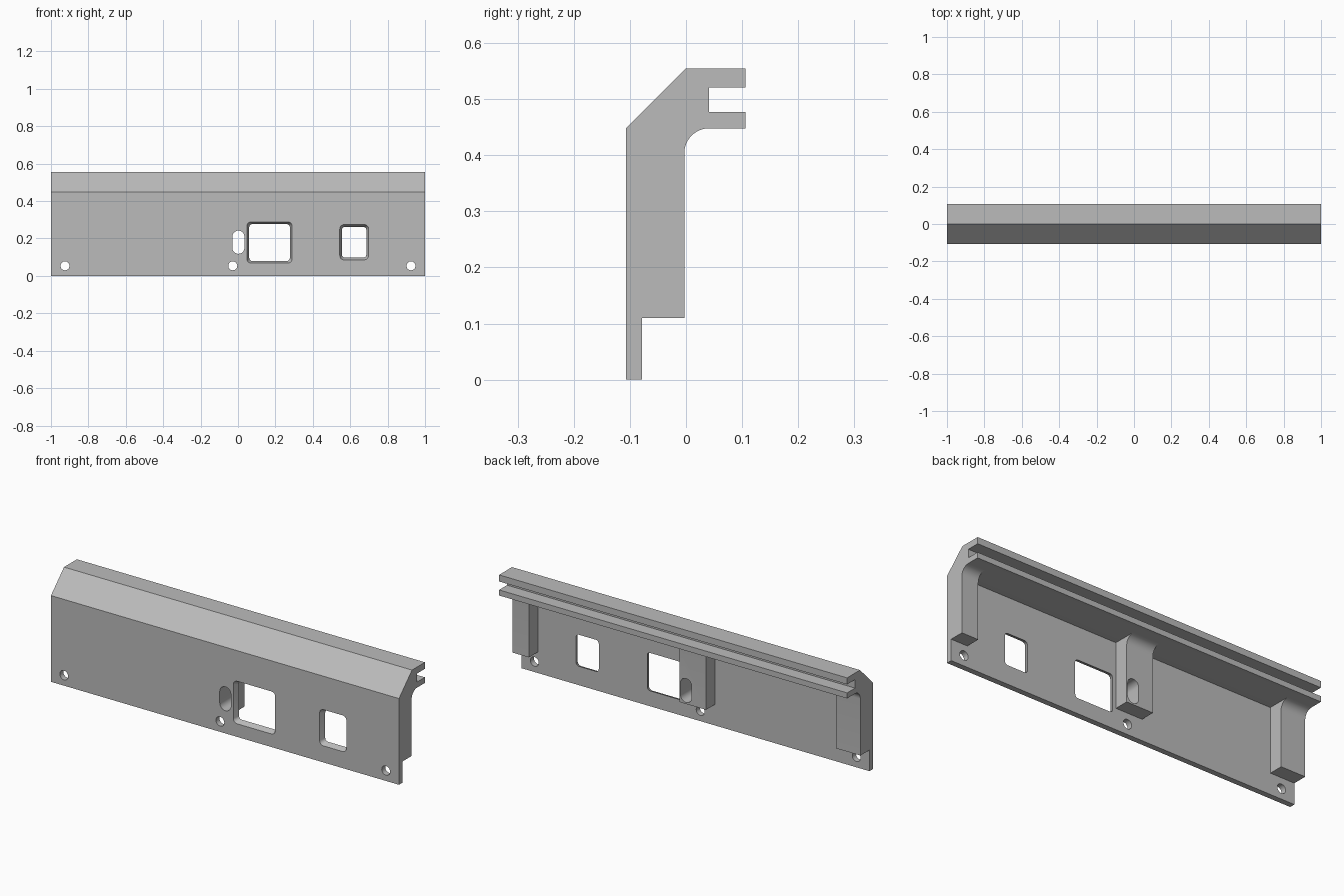
import bpy, bmesh, math

if "Cube" in bpy.data.objects:
    bpy.data.objects.remove(bpy.data.objects["Cube"], do_unlink=True)

FRONT, BACK, LIP = -0.107, -0.078, 0.106   # plate front, plate back, rail edge
RIB, UNDER, TOP = -0.003, 0.448, 0.555     # rib back, rail underside, top

grey = bpy.data.materials.new("plain_grey")
grey.use_nodes = True
colour = (0.5, 0.5, 0.5, 1)
grey.diffuse_color = colour
grey.node_tree.nodes["Principled BSDF"].inputs["Base Color"].default_value = colour


def loft(name, start, end):
    """Solid between two matching loops of points."""
    bm = bmesh.new()
    a = [bm.verts.new(p) for p in start]
    b = [bm.verts.new(p) for p in end]
    bm.faces.new(a)
    bm.faces.new(b[::-1])
    n = len(a)
    for i in range(n):
        j = (i + 1) % n
        bm.faces.new((a[j], a[i], b[i], b[j]))
    bmesh.ops.recalc_face_normals(bm, faces=bm.faces)
    mesh = bpy.data.meshes.new(name)
    bm.to_mesh(mesh)
    bm.free()
    mesh.materials.append(grey)
    obj = bpy.data.objects.new(name, mesh)
    bpy.context.collection.objects.link(obj)
    return obj


def extrude_x(name, profile, x0, x1):
    return loft(name, [(x0, y, z) for y, z in profile], [(x1, y, z) for y, z in profile])


def rounded(x0, x1, z0, z1, r, y, steps=8):
    """Rounded rectangle facing the front at depth y."""
    corners = ((x1 - r, z1 - r), (x0 + r, z1 - r), (x0 + r, z0 + r), (x1 - r, z0 + r))
    points = []
    for k, (cx, cz) in enumerate(corners):
        for i in range(steps + 1):
            t = math.pi / 2 * (k + i / steps)
            points.append((cx + r * math.cos(t), y, cz + r * math.sin(t)))
    return points


def combine(target, tool, operation):
    """Apply a boolean and drop the tool."""
    mod = target.modifiers.new("join", "BOOLEAN")
    mod.operation, mod.solver, mod.object = operation, "EXACT", tool
    bpy.context.view_layer.objects.active = target
    bpy.ops.object.modifier_apply(modifier=mod.name)
    bpy.data.objects.remove(tool, do_unlink=True)


# Front plate with sloped top and grooved rail
panel = extrude_x("front_panel", [
    (FRONT, 0), (FRONT, UNDER), (0, TOP), (LIP, TOP), (LIP, 0.521), (0.041, 0.521),
    (0.041, 0.477), (LIP, 0.477), (LIP, UNDER), (BACK, UNDER), (BACK, 0)], -1, 1)

# Support ribs with a fillet under the rail
r = 0.044
rib_profile = [(-0.09, 0.11), (RIB, 0.11)]
for i in range(11):
    t = math.pi / 2 * i / 10
    rib_profile.append((RIB + r - r * math.cos(t), UNDER - r + r * math.sin(t)))
rib_profile += [(RIB + r, 0.46), (-0.09, 0.46)]
for x0, x1 in ((-1, -0.86), (-0.113, 0.04), (0.905, 1)):
    combine(panel, extrude_x("rib", rib_profile, x0, x1), "UNION")

# Tapered windows
for x0, x1, z0, z1 in ((0.048, 0.289, 0.068, 0.289), (0.544, 0.698, 0.086, 0.274)):
    def ring(y):
        d = 0.012 * (y - FRONT) / (BACK - FRONT)
        return rounded(x0 + d, x1 - d, z0 + d, z1 - d, 0.022 - d * 0.5, y)
    combine(panel, loft("window_cutter", ring(FRONT - 0.01), ring(BACK + 0.01)), "DIFFERENCE")

# Screw holes and the slot through the middle rib
openings = [(x, 0.024, 0.054, 0.0239) for x in (-0.925, -0.028, 0.925)]
openings.append((0.002, 0.032, 0.18, 0.062))
for x, half, z, tall in openings:
    loops = [rounded(x - half, x + half, z - tall, z + tall, min(half, tall) - 0.0002, y)
             for y in (-0.2, 0.05)]
    combine(panel, loft("hole_cutter", *loops), "DIFFERENCE")

# Smooth curves, sharp edges
bpy.ops.object.select_all(action="DESELECT")
panel.select_set(True)
bpy.context.view_layer.objects.active = panel
bpy.ops.object.shade_smooth_by_angle(angle=math.radians(30))
